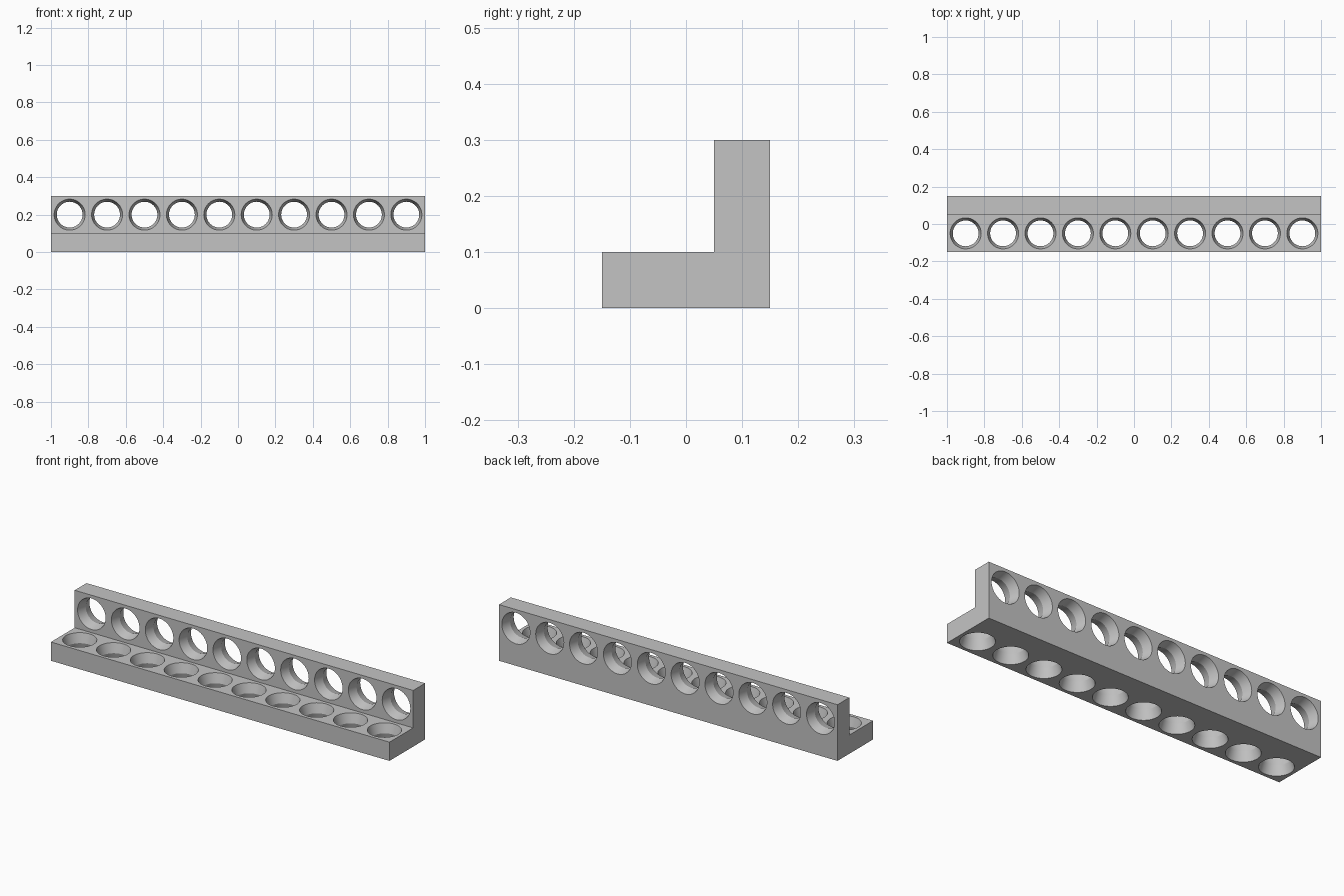
import bpy, bmesh
from math import radians, tau
from mathutils import Matrix, Vector

if "Cube" in bpy.data.objects:
    bpy.data.objects.remove(bpy.data.objects["Cube"], do_unlink=True)

LENGTH, THICK, HALF = 2.0, 0.1, 0.15
HOLES, PITCH = 10, 0.2
MOUTH, WAIST = 0.083, 0.069      # radii of each double-tapered hole

grey = bpy.data.materials.new("plain grey")
grey.use_nodes = True
colour = (0.55, 0.55, 0.55, 1)
grey.diffuse_color = colour
grey.node_tree.nodes["Principled BSDF"].inputs["Base Color"].default_value = colour


def make_object(name, bm):
    bmesh.ops.recalc_face_normals(bm, faces=bm.faces)
    mesh = bpy.data.meshes.new(name)
    bm.to_mesh(mesh)
    bm.free()
    mesh.materials.append(grey)
    obj = bpy.data.objects.new(name, mesh)
    bpy.context.collection.objects.link(obj)
    return obj


# L-shaped bar: profile in y, z swept along x
bm = bmesh.new()
inner = HALF - THICK
profile = [(-HALF, 0), (HALF, 0), (HALF, 2 * HALF), (inner, 2 * HALF),
           (inner, THICK), (-HALF, THICK)]
face = bm.faces.new([bm.verts.new((-LENGTH / 2, y, z)) for y, z in profile])
swept = bmesh.ops.extrude_face_region(bm, geom=[face])["geom"]
bmesh.ops.translate(bm, vec=(LENGTH, 0, 0),
                    verts=[v for v in swept if isinstance(v, bmesh.types.BMVert)])
bar = make_object("angle_bar", bm)


# Hourglass cutters: both tapers run slightly past the faces
def add_hourglass(bm, matrix):
    reach = THICK / 2 + 0.01
    wide = WAIST + (MOUTH - WAIST) * reach / (THICK / 2)
    points = [(0, -reach), (wide, -reach), (WAIST, 0), (wide, reach), (0, reach)]
    verts = [bm.verts.new((r, 0, z)) for r, z in points]
    edges = [bm.edges.new(pair) for pair in zip(verts, verts[1:])]
    before = set(bm.verts) - set(verts)
    bmesh.ops.spin(bm, geom=verts + edges, cent=(0, 0, 0), axis=(0, 0, 1),
                   angle=tau, steps=48, use_merge=False)
    new = [v for v in bm.verts if v not in before]
    bmesh.ops.transform(bm, matrix=matrix, verts=new)
    bmesh.ops.remove_doubles(bm, verts=new, dist=0.0001)


bm = bmesh.new()
for i in range(HOLES):
    x = (i - (HOLES - 1) / 2) * PITCH
    add_hourglass(bm, Matrix.Translation(Vector((x, -0.05, THICK / 2))))
    add_hourglass(bm, Matrix.Translation(Vector((x, HALF - THICK / 2, 0.2)))
                  @ Matrix.Rotation(radians(90), 4, "X"))
cutter = make_object("hole_cutter", bm)
cutter.hide_render = True

# Cut the holes and shade their walls smooth
cut = bar.modifiers.new("holes", "BOOLEAN")
cut.operation = "DIFFERENCE"
cut.solver = "EXACT"
cut.object = cutter
bpy.ops.object.select_all(action="DESELECT")
bpy.context.view_layer.objects.active = bar
bar.select_set(True)
bpy.ops.object.modifier_apply(modifier=cut.name)
bpy.data.objects.remove(cutter, do_unlink=True)
bpy.ops.object.shade_smooth_by_angle(angle=radians(25))
